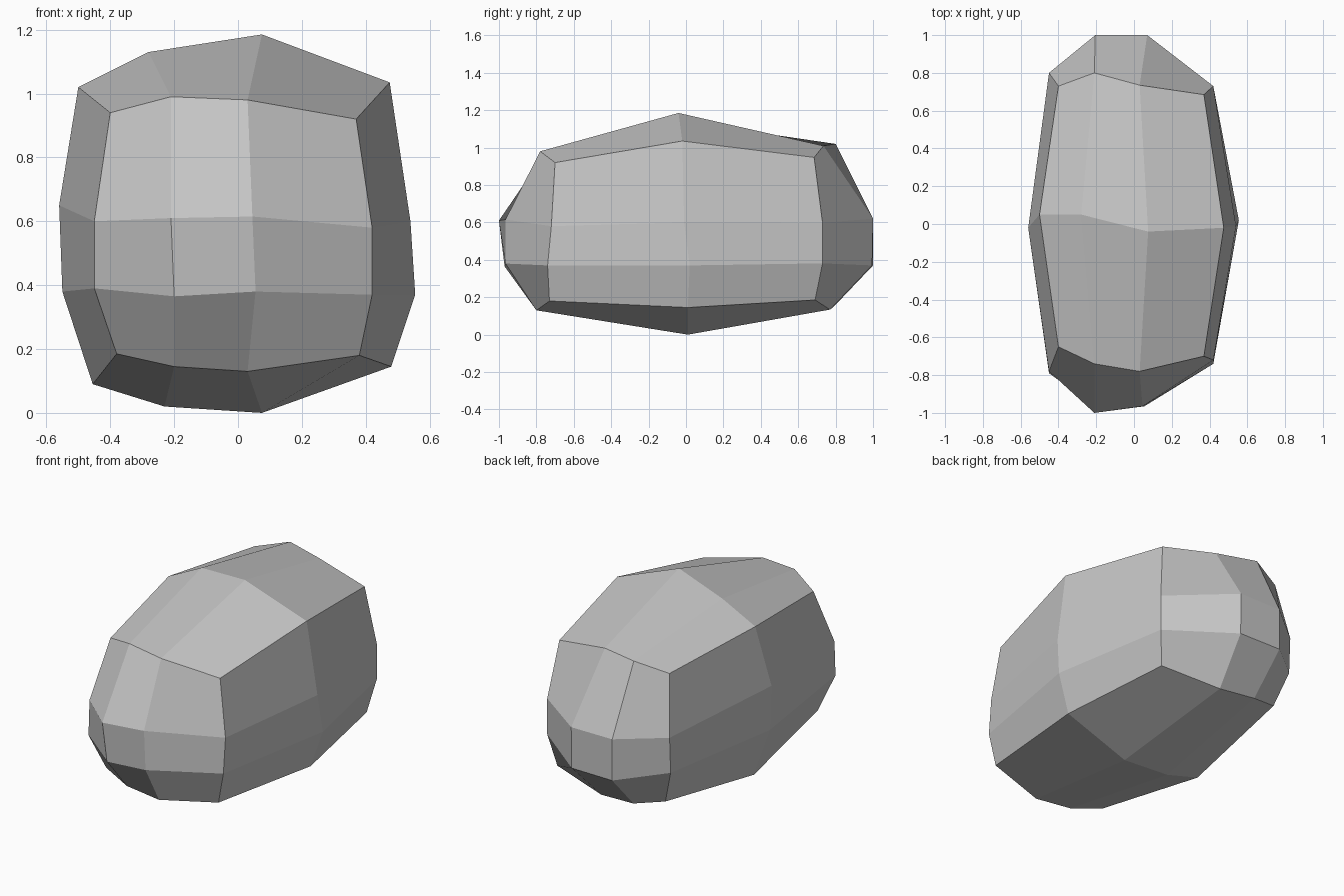
import bpy
import bmesh

default_cube = bpy.data.objects.get("Cube")
if default_cube:
    bpy.data.objects.remove(default_cube, do_unlink=True)


def make_material(name, colour):
    material = bpy.data.materials.new(name)
    material.use_nodes = True
    material.diffuse_color = colour
    shader = material.node_tree.nodes["Principled BSDF"]
    shader.inputs["Base Color"].default_value = colour
    return material


# Cross-sections (x, z), clockwise from the upper right-hand corner of the rock
end_profile = [
    (-.40, .94), (-.21, .99), (.03, .98), (.37, .92),
    (.42, .58), (.42, .37), (.38, .18), (.03, .13),
    (-.20, .145), (-.38, .185), (-.45, .39), (-.45, .60),
]
middle_profile = [
    (-.50, 1.02), (-.28, 1.13), (.075, 1.185), (.475, 1.035),
    (.54, .60), (.555, .37), (.48, .145), (.075, 0),
    (-.23, .02), (-.455, .09), (-.55, .38), (-.56, .65),
]

# Uneven depth of each section along the length
front_depth = [-.65, -.74, -.78, -.70, -.72, -.74, -.73, -.80, -.78, -.72, -.79, -.78]
middle_depth = [.05, .05, -.04, -.02, -.01, .02, .01, .01, .01, 0, -.02, -.02]
back_depth = [.73, .80, .735, .685, .73, .73, .69, .77, .79, .74, .79, .80]


def add_ring(bm, profile, depth, lift=1.0):
    """Add one closed cross-section, optionally stretched upward."""
    return [bm.verts.new((x, y, z * lift)) for (x, z), y in zip(profile, depth)]


def bridge(bm, first, second):
    """Join two cross-sections with quads."""
    count = len(first)
    for i in range(count):
        j = (i + 1) % count
        bm.faces.new((first[i], first[j], second[j], second[i]))


def add_cap(bm, ring, points):
    """Close a cross-section with a bulging three by three patch."""
    a, b, c, d = [bm.verts.new(point) for point in points]
    rows = [
        ring[:4],
        [ring[11], a, b, ring[4]],
        [ring[10], c, d, ring[5]],
        ring[9:5:-1],
    ]
    for upper, lower in zip(rows, rows[1:]):
        for i in range(3):
            bm.faces.new((upper[i], upper[i + 1], lower[i + 1], lower[i]))


# Rock: three lofted sections closed by bulging ends
bm = bmesh.new()
front = add_ring(bm, end_profile, front_depth)
middle = add_ring(bm, middle_profile, middle_depth)
back = add_ring(bm, end_profile, back_depth, lift=1.03)
bridge(bm, front, middle)
bridge(bm, middle, back)
add_cap(bm, front, [(-.21, -1, .61), (.045, -.965, .615),
                    (-.20, -.97, .365), (.055, -.965, .38)])
add_cap(bm, back, [(-.205, 1, .62), (.07, 1, .62),
                   (-.205, 1, .37), (.07, .995, .37)])
bmesh.ops.recalc_face_normals(bm, faces=bm.faces)

mesh = bpy.data.meshes.new("rock")
bm.to_mesh(mesh)
bm.free()
mesh.materials.append(make_material("stone grey", (.56, .56, .56, 1)))
rock = bpy.data.objects.new("rock", mesh)
bpy.context.collection.objects.link(rock)
